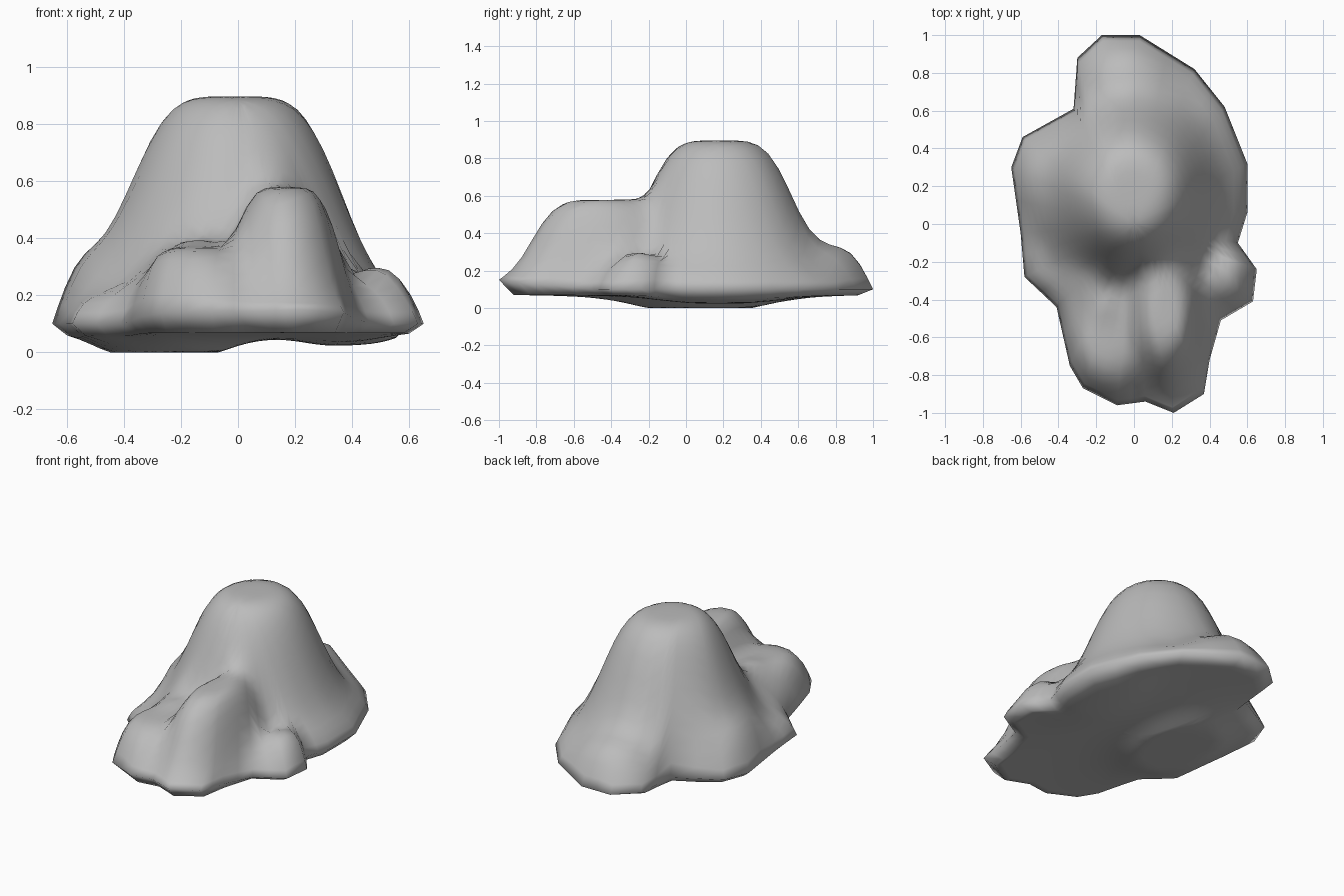
import bpy
import bmesh
from mathutils import Vector

default = bpy.data.objects.get("Cube")
if default:
    bpy.data.objects.remove(default, do_unlink=True)

# Ground outline of the rock, counter-clockwise from the front
OUTLINE = [(.21, -1), (.37, -.9), (.4, -.72), (.46, -.51), (.63, -.41), (.65, -.24),
           (.55, -.1), (.6, .06), (.6, .32), (.48, .62), (.32, .82), (.03, 1),
           (-.17, 1), (-.3, .88), (-.32, .61), (-.59, .46), (-.65, .3), (-.6, -.05),
           (-.58, -.28), (-.41, -.44), (-.34, -.75), (-.27, -.87), (-.09, -.96), (.06, -.94)]

# Mounds: centre x, centre y, radius x, radius y, height, steepness
MOUNDS = {
    "main_dome": (-.01, .18, .415, .45, .895, 4.5),
    "front_ridge": (.17, -.47, .21, .4, .575, 4.5),
    "front_lobe": (-.15, -.64, .26, .36, .36, 4),
    "front_saddle": (-.14, -.3, .26, .26, .34, 4),
    "back_lobe": (-.03, .77, .26, .26, .32, 4),
    "right_shoulder": (-.45, .22, .22, .28, .34, 4),
    "left_shoulder": (.5, -.26, .16, .18, .28, 3),
}
BASE = .2
FLOOR = .07
BLEND = 4


def bell(x, y, cx, cy, rx, ry, height, steepness=4):
    r = ((x - cx) / rx) ** 2 + ((y - cy) / ry) ** 2
    return height / (1 + r ** (steepness / 2))


def top_height(x, y, t):
    # Blend the mounds, then round the surface down to a rim that lifts at the front
    edge_height = .1 + .1 * max(0, -y - .5)
    total = BASE ** BLEND + sum(bell(x, y, *m) ** BLEND for m in MOUNDS.values())
    return edge_height + (total ** (1 / BLEND) - edge_height) * (1 - t ** 16)


def under_height(x, y, t):
    # Nearly flat belly with two shallow bulges
    bulge = bell(x, y, -.27, .08, .27, .4, .09) + bell(x, y, .42, .2, .22, .38, .045)
    return max(0, FLOOR - bulge * (1 - t ** 8))


# Extra points halfway along each outline edge
rim = []
for a, b in zip(OUTLINE, OUTLINE[1:] + OUTLINE[:1]):
    a, b = Vector(a), Vector(b)
    rim += [a, (a + b) / 2]

bm = bmesh.new()


def ring(t, height):
    return [bm.verts.new((p.x * t, p.y * t, height(p.x * t, p.y * t, t))) for p in rim]


def bridge(lower, upper):
    n = len(lower)
    for i in range(n):
        j = (i + 1) % n
        bm.faces.new((lower[i], lower[j], upper[j], upper[i]))


def cap(loop, height):
    tip = bm.verts.new((0, 0, height(0, 0, 0)))
    for i in range(len(loop)):
        bm.faces.new((loop[i], loop[(i + 1) % len(loop)], tip))


# Upper surface and underside share the rim ring
edge = ring(1, top_height)
for height, steps in ((top_height, (.97, .93)), (under_height, (.92,))):
    previous = edge
    inner = [.88 - .055 * k for k in range(16)]
    for t in (*steps, *inner):
        loop = ring(t, height)
        bridge(previous, loop)
        previous = loop
    cap(previous, height)
bmesh.ops.recalc_face_normals(bm, faces=bm.faces)

mesh = bpy.data.meshes.new("rock")
bm.to_mesh(mesh)
bm.free()
rock = bpy.data.objects.new("rock", mesh)
bpy.context.collection.objects.link(rock)

# Plain grey stone
stone = bpy.data.materials.new("stone_grey")
stone.use_nodes = True
colour = (.5, .5, .5, 1)
stone.diffuse_color = colour
stone.node_tree.nodes["Principled BSDF"].inputs["Base Color"].default_value = colour
mesh.materials.append(stone)

bpy.context.view_layer.objects.active = rock
rock.select_set(True)
bpy.ops.object.shade_smooth()
